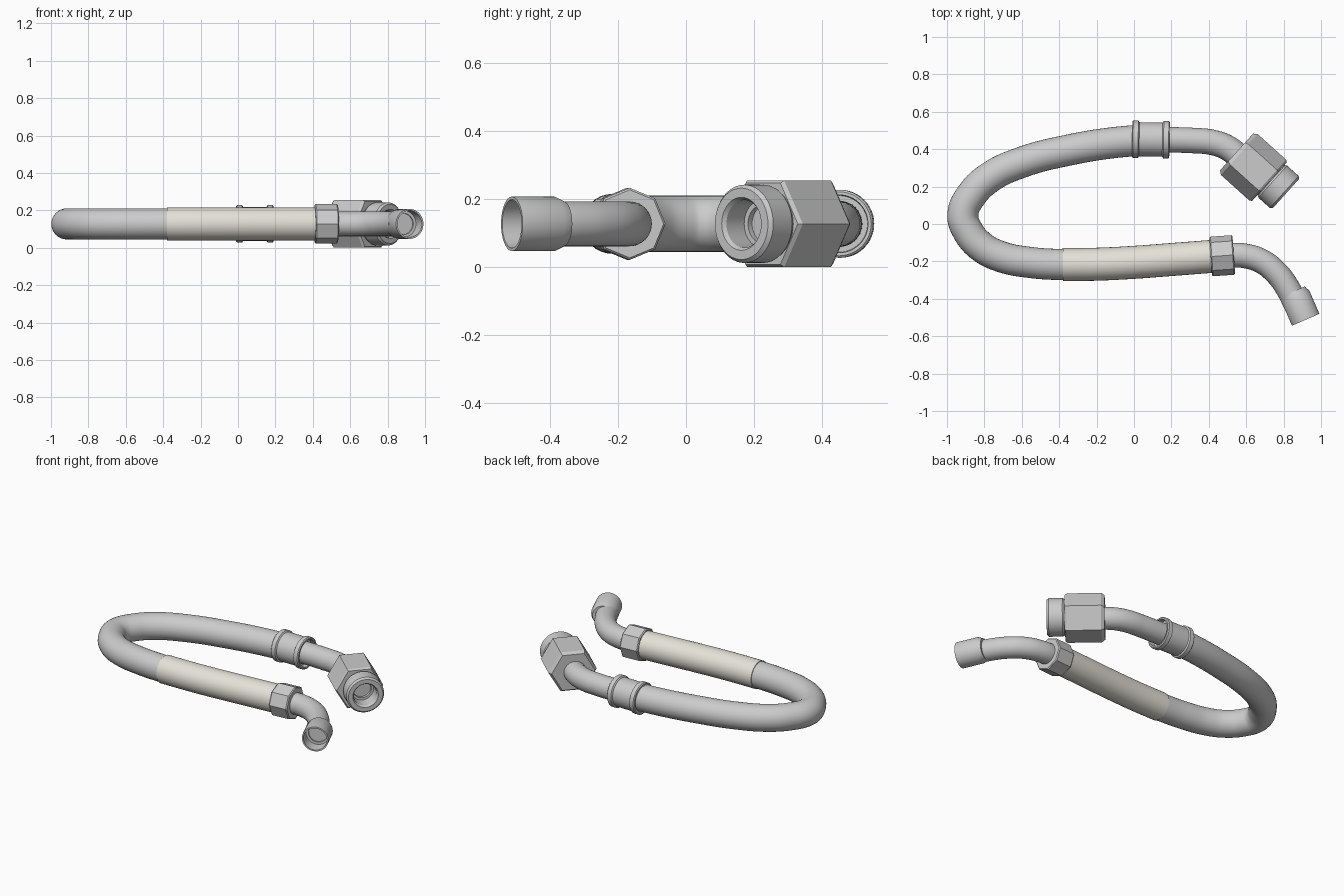
import bpy, bmesh, math
from mathutils import Vector, Matrix

if "Cube" in bpy.data.objects:
    bpy.data.objects.remove(bpy.data.objects["Cube"])

Z = 0.128  # height of the hose centreline


def finish(obj, mat=None):
    bpy.ops.object.select_all(action='DESELECT')
    obj.select_set(True)
    bpy.context.view_layer.objects.active = obj
    if obj.type == 'CURVE':
        bpy.ops.object.convert(target='MESH')
        obj = bpy.context.view_layer.objects.active
    bpy.ops.object.shade_smooth_by_angle(angle=math.radians(32))
    if mat:
        obj.data.materials.append(mat)
    return obj


def pipe(name, pts, radius, mat=None):
    """Round tube through flat (x, y) points."""
    cu = bpy.data.curves.new(name, 'CURVE')
    cu.dimensions = '3D'
    sp = cu.splines.new('BEZIER')
    sp.bezier_points.add(len(pts) - 1)
    for b, (x, y) in zip(sp.bezier_points, pts):
        b.co = (x, y, Z)
        b.handle_left_type = b.handle_right_type = 'AUTO'
    sp.resolution_u = 8
    cu.bevel_depth = radius
    cu.bevel_resolution = 14
    cu.use_fill_caps = True
    obj = bpy.data.objects.new(name, cu)
    bpy.context.collection.objects.link(obj)
    return finish(obj, mat)


def lathe(name, profile, origin, angle, sides=48, closed=False):
    """Turn (distance, radius) profile about a flat axis; ends are capped unless closed."""
    bm = bmesh.new()
    rings = [[bm.verts.new((s, r * math.cos(2 * math.pi * i / sides),
                            r * math.sin(2 * math.pi * i / sides)))
              for i in range(sides)] for s, r in profile]
    pairs = list(zip(rings, rings[1:]))
    if closed:
        pairs.append((rings[-1], rings[0]))
    else:
        bm.faces.new(rings[0])
        bm.faces.new(rings[-1])
    for a, b in pairs:
        for i in range(sides):
            j = (i + 1) % sides
            bm.faces.new((a[i], a[j], b[j], b[i]))
    bmesh.ops.recalc_face_normals(bm, faces=bm.faces)
    me = bpy.data.meshes.new(name)
    bm.to_mesh(me)
    bm.free()
    me.transform(Matrix.Translation((*origin, Z)) @ Matrix.Rotation(math.radians(angle), 4, 'Z'))
    obj = bpy.data.objects.new(name, me)
    bpy.context.collection.objects.link(obj)
    return finish(obj)


cream = bpy.data.materials.new("sleeve_cream")
cream.diffuse_color = (0.78, 0.76, 0.68, 1)
cream.use_nodes = True
cream.node_tree.nodes["Principled BSDF"].inputs["Base Color"].default_value = cream.diffuse_color

# Main hose and its light sleeve
sleeve_path = [(-0.38, -0.217), (-0.2, -0.215), (0.0, -0.205), (0.2, -0.19), (0.42, -0.173)]
pipe("hose", [(0.1, 0.451), (-0.1, 0.436), (-0.35, 0.395), (-0.6, 0.33), (-0.77, 0.25),
              (-0.865, 0.16), (-0.915, 0.05), (-0.887, -0.04), (-0.815, -0.122),
              (-0.71, -0.175), (-0.56, -0.205)] + sleeve_path, 0.083)
pipe("sleeve", sleeve_path, 0.088, cream)

# Crimp collar with raised rim at both ends
lathe("collar", [(-0.1, 0.083), (-0.1, 0.094), (-0.095, 0.1), (-0.068, 0.1), (-0.062, 0.091),
                 (0.062, 0.091), (0.068, 0.1), (0.095, 0.1), (0.1, 0.094), (0.1, 0.085),
                 (0.07, 0.083), (0.07, 0.05), (-0.07, 0.05)], (0.09, 0.452), -1, closed=True)

# Upper metal tube
pipe("upper_tube", [(0.08, 0.451), (0.2, 0.45), (0.32, 0.446), (0.42, 0.436),
                    (0.5, 0.407), (0.58, 0.345)], 0.068)

# Large hexagonal union nut and its bored tip
tip, ang = Vector((0.8125, 0.163)), -42
side = Vector((math.sin(math.radians(ang)), -math.cos(math.radians(ang)))) * 0.012
lathe("union_nut", [(-0.345, 0.132), (-0.325, 0.147), (-0.12, 0.147), (-0.108, 0.138)],
      tip + side, ang, sides=6)
lathe("union_tip", [(-0.15, 0.108), (-0.105, 0.108), (-0.095, 0.115), (-0.012, 0.115),
                    (0, 0.105), (0, 0.078), (-0.012, 0.07), (-0.09, 0.07),
                    (-0.09, 0.055), (-0.14, 0.055)], tip, ang)

# Octagonal nut closing the sleeve
lathe("sleeve_nut", [(0, 0.1), (0.006, 0.106), (0.118, 0.106), (0.124, 0.1)],
      (0.41, -0.174), 4, sides=8)

# Lower metal tube with flared end cup
pipe("lower_tube", [(0.5, -0.166), (0.59, -0.17), (0.68, -0.198), (0.76, -0.26),
                    (0.82, -0.34), (0.864, -0.425)], 0.066)
lathe("end_cup", [(-0.165, 0.066), (-0.135, 0.08), (0, 0.08), (0, 0.071),
                  (-0.08, 0.071), (-0.08, 0.056), (-0.09, 0.056)],
      (0.918, -0.512), -66.5)
